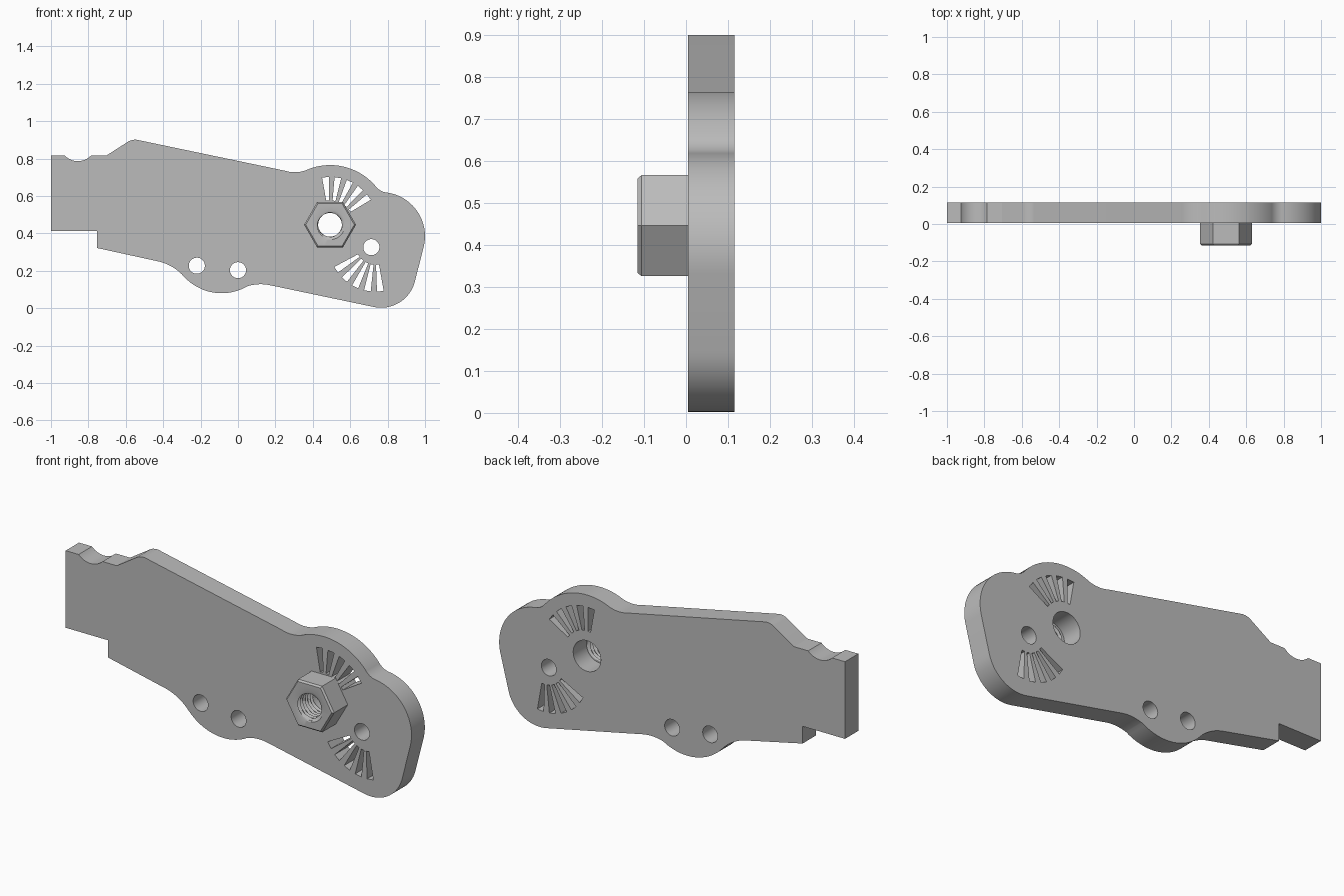
import bpy, bmesh, math
from mathutils import Vector

cube = bpy.data.objects.get("Cube")
if cube:
    bpy.data.objects.remove(cube, do_unlink=True)

grey = bpy.data.materials.new("machined grey")
grey.use_nodes = True
grey.diffuse_color = (0.5, 0.5, 0.5, 1)
grey.node_tree.nodes["Principled BSDF"].inputs["Base Color"].default_value = (0.5, 0.5, 0.5, 1)

FRONT, BACK = 0.005, 0.115
NUT = Vector((0.492, 0.446))
PIVOT = Vector((0.713, 0.326))


def arc(a, b, c, steps=20):
    """Points after a, along the circle through a, b and c."""
    a, b, c = Vector(a), Vector(b), Vector(c)
    d = 2 * (a.x * (b.y - c.y) + b.x * (c.y - a.y) + c.x * (a.y - b.y))
    aa, bb, cc = a.length_squared, b.length_squared, c.length_squared
    o = Vector(((aa * (b.y - c.y) + bb * (c.y - a.y) + cc * (a.y - b.y)) / d,
                (aa * (c.x - b.x) + bb * (a.x - c.x) + cc * (b.x - a.x)) / d))
    ang = lambda p: math.atan2(p.y - o.y, p.x - o.x)
    start, turn = ang(a), (ang(c) - ang(a)) % math.tau
    if (ang(b) - start) % math.tau > turn:
        turn -= math.tau
    r = (a - o).length
    return [o + r * Vector((math.cos(start + turn * i / steps), math.sin(start + turn * i / steps)))
            for i in range(1, steps + 1)]


def circle(centre, r, n=40):
    return [Vector(centre) + r * Vector((math.cos(math.tau * i / n), math.sin(math.tau * i / n)))
            for i in range(n)]


def fan_slot(centre, degrees, inner, outer):
    """Tapered slot pointing away from a centre."""
    a = math.radians(degrees)
    out, side = Vector((math.cos(a), math.sin(a))), Vector((-math.sin(a), math.cos(a)))
    return [centre + out * r + side * w for r, w in
            ((inner, -0.008), (outer, -0.018), (outer, 0.018), (inner, 0.008))]


# Plate outline: single points are lines, pairs are arcs (middle, end)
path = [
    [(-1, 0.412)], [(-1, 0.815)], [(-0.925, 0.815)],
    [(-0.856, 0.786), (-0.787, 0.815)],
    [(-0.705, 0.815)], [(-0.585, 0.892)],
    [(-0.56, 0.9), (-0.53, 0.898)],
    [(0.25, 0.735)],
    [(0.297, 0.727), (0.36, 0.736)],
    [(0.495, 0.765), (0.735, 0.653)],
    [(0.757, 0.632), (0.79, 0.619)],
    [(0.931, 0.551), (0.994, 0.332)],
    [(0.947, 0.148)],
    [(0.885, 0.046), (0.728, 0.006)],
    [(0.17, 0.123)],
    [(0.115, 0.128), (0.05, 0.117)],
    [(-0.09, 0.08), (-0.29, 0.17)],
    [(-0.352, 0.221), (-0.435, 0.252)],
    [(-0.755, 0.322)], [(-0.755, 0.412)],
]
outline = []
for step in path:
    if len(step) == 1:
        outline.append(Vector(step[0]))
    else:
        outline += arc(outline[-1], *step)

# Holes and the two fans of slots
loops = [outline, circle(NUT, 0.08)]
loops += [circle(c, 0.043) for c in (PIVOT, (-0.22, 0.227), (0, 0.203))]
for i in range(5):
    loops.append(fan_slot(NUT, 95.5 - 15 * i, 0.13, 0.255))
    loops.append(fan_slot(Vector((0.735, 0.337)), 212 + 16 * i, 0.105, 0.248))

curve = bpy.data.curves.new("plate", 'CURVE')
curve.dimensions = '2D'
curve.fill_mode = 'BOTH'
curve.extrude = (BACK - FRONT) / 2
for pts in loops:
    s = curve.splines.new('POLY')
    s.points.add(len(pts) - 1)
    for sp, p in zip(s.points, pts):
        sp.co = (p.x, p.y, 0, 1)
    s.use_cyclic_u = True
shape = bpy.data.objects.new("plate_outline", curve)
bpy.context.collection.objects.link(shape)
bpy.context.view_layer.update()
mesh = bpy.data.meshes.new_from_object(shape.evaluated_get(bpy.context.evaluated_depsgraph_get()))
bpy.data.objects.remove(shape, do_unlink=True)


def finish(name, bm, me):
    bmesh.ops.remove_doubles(bm, verts=bm.verts, dist=0.00005)
    bmesh.ops.recalc_face_normals(bm, faces=bm.faces)
    bm.to_mesh(me)
    bm.free()
    me.materials.clear()
    me.materials.append(grey)
    ob = bpy.data.objects.new(name, me)
    bpy.context.collection.objects.link(ob)
    bpy.ops.object.select_all(action='DESELECT')
    ob.select_set(True)
    bpy.context.view_layer.objects.active = ob
    bpy.ops.object.shade_smooth_by_angle(angle=math.radians(25))


# Plate stood upright
bm = bmesh.new()
bm.from_mesh(mesh)
for v in bm.verts:
    x, z, t = v.co
    v.co = (x, (FRONT + BACK) / 2 - t, z)
finish("plate", bm, mesh)

# Hexagonal nut with a chamfered face and a helical thread in its bore
SEG, PITCH, ROWS = 48, 0.02, 36
NOSE = -0.115
bm = bmesh.new()
rings = []


def ring(radius, y):
    """Ring of vertices whose radius depends on the angle."""
    rings.append([bm.verts.new((NUT.x + radius(a) * math.cos(a), y, NUT.y + radius(a) * math.sin(a)))
                  for a in (math.tau * i / SEG for i in range(SEG))])


def hexagon(r):
    return lambda a: r * math.cos(math.pi / 6) / math.cos(a % (math.pi / 3) - math.pi / 6)


def thread(y):
    def radius(a):
        phase = ((y - NOSE) / PITCH + a / math.tau) % 1
        return 0.063 + 0.03 * abs(phase - 0.5)
    return radius


ring(hexagon(0.139), FRONT)
ring(hexagon(0.139), NOSE + 0.009)
ring(hexagon(0.13), NOSE)
ring(lambda a: 0.08, NOSE)
for k in range(ROWS + 1):
    y = NOSE + 0.003 + (FRONT - NOSE - 0.003) * k / ROWS
    ring(thread(y), y)
for r0, r1 in zip(rings, rings[1:] + rings[:1]):
    for i in range(SEG):
        j = (i + 1) % SEG
        bm.faces.new((r0[i], r0[j], r1[j], r1[i]))
finish("hex_nut", bm, bpy.data.meshes.new("hex_nut"))
